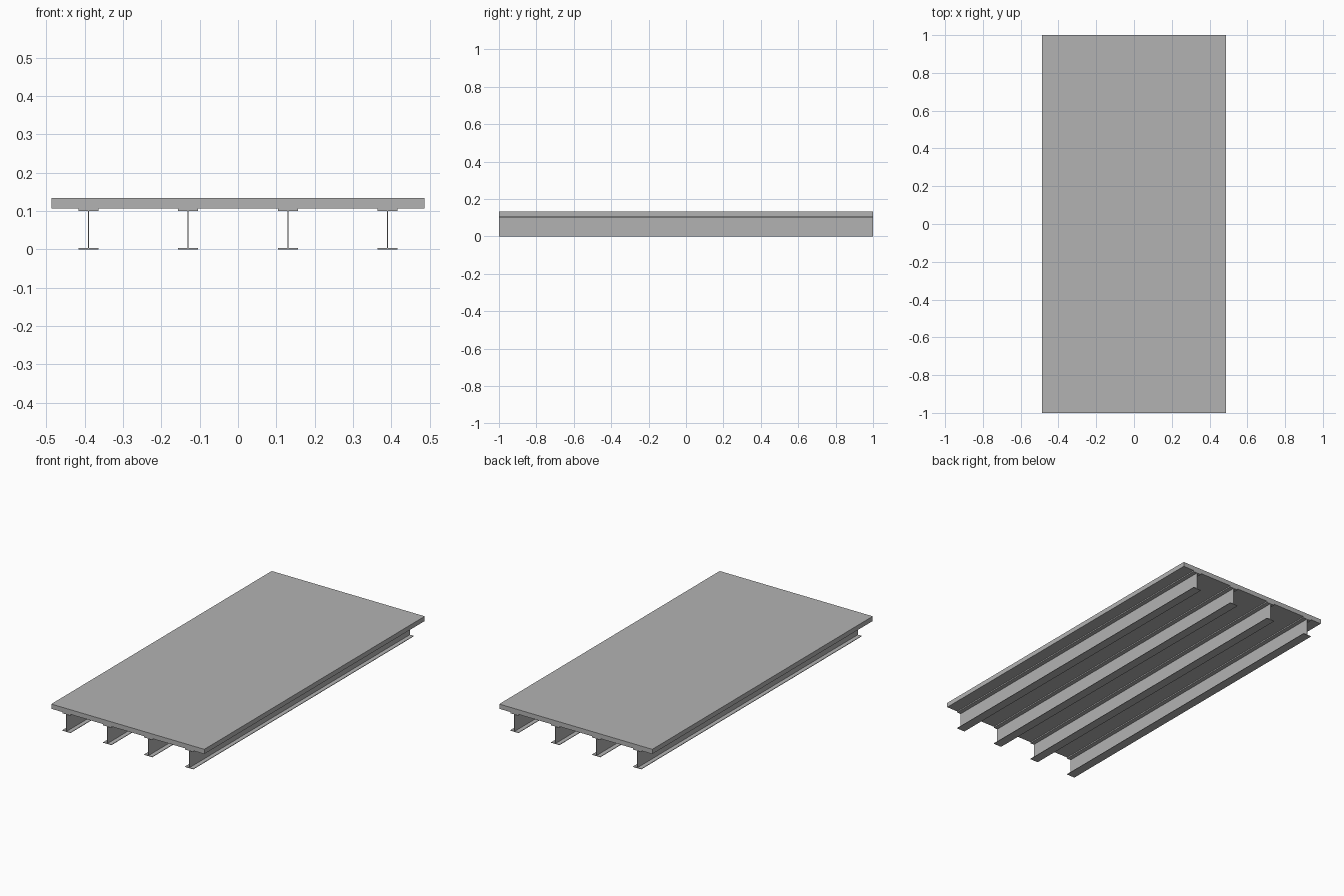
import bpy
import bmesh

cube = bpy.data.objects.get("Cube")
if cube:
    bpy.data.objects.remove(cube, do_unlink=True)

LENGTH = 2.0
SLAB_HALF = 0.486
SLAB_BOTTOM, SLAB_TOP = 0.107, 0.134
SPACING = 0.26
FLANGE_HALF = 0.026
WEB_HALF = 0.0015
FLANGE = 0.003
BEAM_TOP = 0.103

grey = bpy.data.materials.new("plain grey")
grey.use_nodes = True
colour = (0.45, 0.45, 0.45, 1)
grey.diffuse_color = colour
grey.node_tree.nodes["Principled BSDF"].inputs["Base Color"].default_value = colour


def extrude_profile(name, points, x=0.0):
    """Extrude a closed x-z outline along the full length in y."""
    bm = bmesh.new()
    face = bm.faces.new([bm.verts.new((px, -LENGTH / 2, pz)) for px, pz in points])
    result = bmesh.ops.extrude_face_region(bm, geom=[face])
    moved = [v for v in result["geom"] if isinstance(v, bmesh.types.BMVert)]
    bmesh.ops.translate(bm, verts=moved, vec=(0, LENGTH, 0))
    bmesh.ops.recalc_face_normals(bm, faces=bm.faces)
    mesh = bpy.data.meshes.new(name)
    bm.to_mesh(mesh)
    bm.free()
    mesh.materials.append(grey)
    obj = bpy.data.objects.new(name, mesh)
    obj.location.x = x
    bpy.context.collection.objects.link(obj)
    return obj


def mirrored(half):
    """Complete a right-hand outline with its mirror image."""
    return half + [(-px, pz) for px, pz in reversed(half)]


# Deck slab with a shallow haunch over every girder
centres = [(i - 1.5) * SPACING for i in range(4)]
underside = []
for c in centres:
    left, right = c - FLANGE_HALF, c + FLANGE_HALF
    underside += [(left, SLAB_BOTTOM), (left, BEAM_TOP),
                  (right, BEAM_TOP), (right, SLAB_BOTTOM)]
outline = ([(-SLAB_HALF, SLAB_BOTTOM)] + underside
           + [(SLAB_HALF, SLAB_BOTTOM), (SLAB_HALF, SLAB_TOP), (-SLAB_HALF, SLAB_TOP)])
extrude_profile("deck_slab", outline)

# I-section girders
i_section = mirrored([
    (FLANGE_HALF, 0), (FLANGE_HALF, FLANGE),
    (WEB_HALF, FLANGE), (WEB_HALF, BEAM_TOP - FLANGE),
    (FLANGE_HALF, BEAM_TOP - FLANGE), (FLANGE_HALF, BEAM_TOP),
])
for i, c in enumerate(centres):
    extrude_profile(f"girder_{i + 1}", i_section, c)
